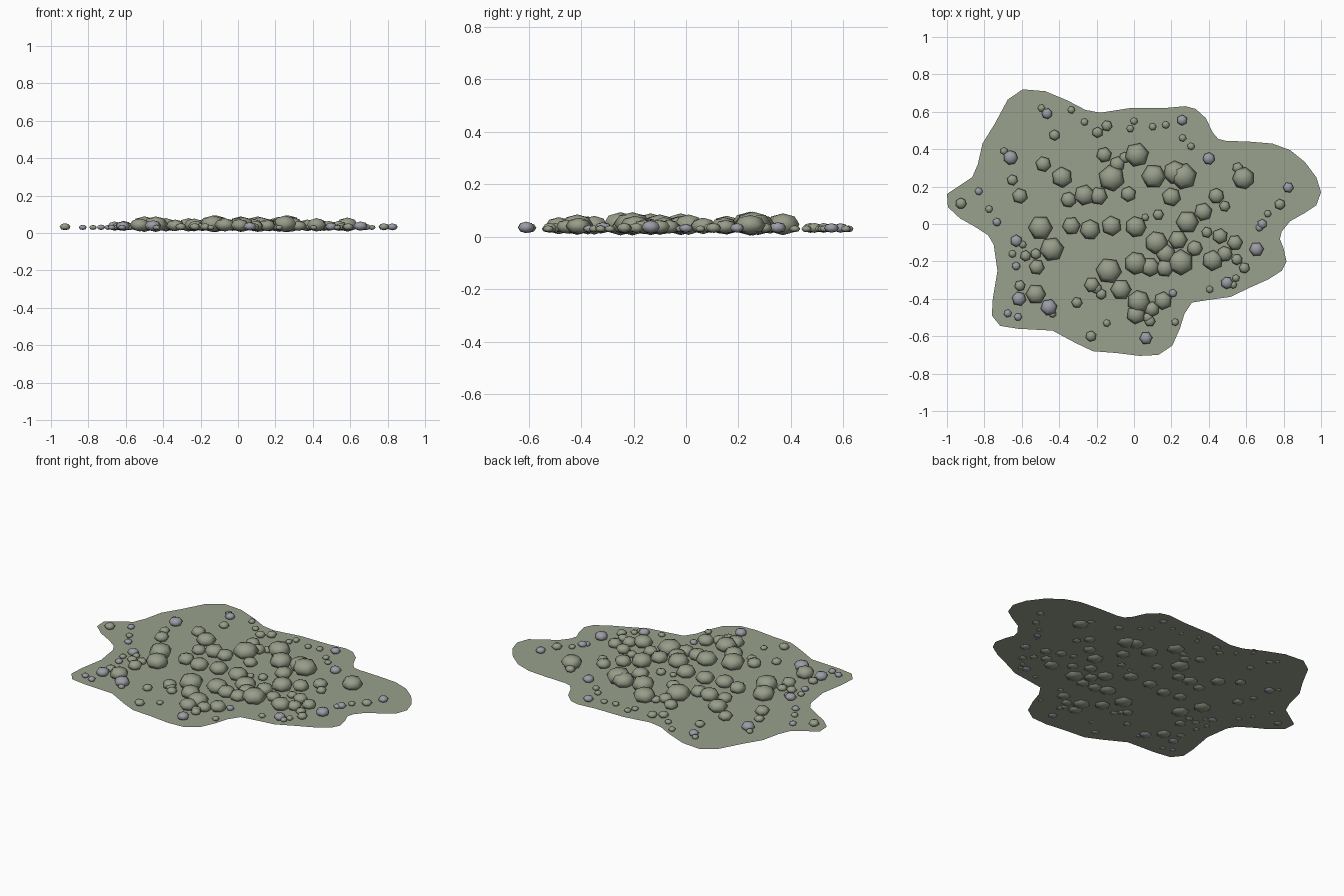
import bpy, bmesh, math, random
from mathutils import Matrix

random.seed(4)


def material(name, rgb):
    m = bpy.data.materials.new(name)
    m.diffuse_color = (*rgb, 1)
    return m


moss = material("moss_green", (0.32, 0.355, 0.265))
stone = material("stone_green", (0.31, 0.335, 0.25))
slate = material("slate_grey", (0.33, 0.33, 0.38))

SHEET_Z = 0.022


def finish(name, bm, mat):
    mesh = bpy.data.meshes.new(name)
    bm.to_mesh(mesh)
    bm.free()
    mesh.materials.append(mat)
    obj = bpy.data.objects.new(name, mesh)
    bpy.context.collection.objects.link(obj)
    return obj


def rocks(name, spots, mat, radius=None):
    """Squashed six- or seven-sided boulders half sunk into the ground sheet."""
    bm = bmesh.new()
    for spot in spots:
        x, y = spot[:2]
        r = radius or spot[2]
        place = (Matrix.Translation((x, y, SHEET_Z + 0.4 * r))
                 @ Matrix.Rotation(random.uniform(0, math.pi), 4, 'Z')
                 @ Matrix.Diagonal((r * 1.03, r * 1.03, r * 0.65, 1)))
        bmesh.ops.create_uvsphere(bm, u_segments=random.choice((6, 6, 7)),
                                  v_segments=4, radius=1, matrix=place)
    for f in bm.faces:
        f.smooth = True
    return finish(name, bm, mat)


# Ground sheet with a wavy outline
outline = [
    (-1, .16), (-.865, .25), (-.835, .32), (-.81, .43), (-.745, .535),
    (-.675, .665), (-.595, .72), (-.475, .71), (-.355, .66), (-.26, .61),
    (-.18, .595), (-.02, .62), (.165, .62), (.275, .63), (.33, .615),
    (.385, .565), (.42, .49), (.45, .455), (.49, .445), (.62, .44), (.74, .43),
    (.835, .395), (.915, .33), (.975, .25), (1, .17), (.975, .1), (.915, .06),
    (.835, .015), (.79, -.04), (.78, -.08), (.8, -.13), (.815, -.2),
    (.79, -.25), (.72, -.295), (.62, -.34), (.515, -.39), (.405, -.405),
    (.31, -.42), (.27, -.48), (.245, -.56), (.205, -.65), (.13, -.7),
    (.03, -.705), (-.09, -.69), (-.22, -.68), (-.315, -.635), (-.435, -.57),
    (-.62, -.56), (-.715, -.545), (-.76, -.49), (-.755, -.4), (-.73, -.25),
    (-.75, -.11), (-.78, -.06), (-.85, -.015), (-.93, .03), (-.995, .09),
]
bm = bmesh.new()
face = bm.faces.new([bm.verts.new((x, y, SHEET_Z)) for x, y in outline])
face.normal_update()
if face.normal.z < 0:
    face.normal_flip()
bmesh.ops.triangulate(bm, faces=[face])
finish("ground_sheet", bm, moss)

# Big boulders in the middle
rocks("large_rocks", [
    (.015, .37, .064), (-.12, .245, .07), (.105, .255, .064), (.22, .275, .062),
    (.265, .255, .07), (.585, .245, .058), (-.385, .25, .055),
    (-.5, -.02, .064), (-.44, -.135, .064), (-.525, -.375, .053),
    (-.135, -.25, .068), (-.07, -.35, .055), (.025, -.415, .06),
    (.155, -.41, .048), (.01, -.21, .06), (.25, -.205, .068),
    (.285, .01, .06), (.37, .065, .048), (.12, -.1, .06), (.235, -.085, .05),
    (.01, -.015, .055), (-.12, -.01, .053), (-.235, -.03, .053),
    (-.335, -.01, .048), (-.265, .155, .055), (-.19, .15, .048),
    (.42, -.195, .055), (.2, .145, .05), (.01, -.485, .05),
    (.17, -.16, .05), (.165, -.235, .048), (.085, -.23, .05),
], stone)

# Middle-sized rocks
rocks("medium_rocks", [
    (.54, -.1), (.325, -.13), (.095, -.455), (-.225, -.325), (-.61, .15),
    (-.03, .16), (-.16, .37), (.44, .15), (-.35, .13), (-.09, .32),
    (-.52, -.23), (.46, -.065), (.485, -.16), (-.485, .32),
], stone, 0.041)

rocks("small_rocks", [
    (-.65, .235), (-.425, .475), (-.195, .49), (-.145, .525), (-.05, .355),
    (-.525, -.16), (-.58, -.17), (-.61, -.33), (-.305, -.42), (-.23, -.6),
    (-.175, -.375), (-.2, -.345), (.13, .05), (.55, -.19), (.59, -.235),
    (.39, -.045), (.485, .095), (.78, .105), (.555, .3), (-.925, .11),
    (.085, -.52), (.075, -.5),
], stone, 0.029)

# Scattered pebbles near the rim
rocks("pebbles", [
    (.53, -.325), (.545, -.29), (.405, -.35), (.715, .055), (.26, .46),
    (.305, .415), (.17, .53), (.1, .52), (-.02, .51), (0, .55), (-.265, .545),
    (-.335, .61), (-.495, .62), (-.695, .39), (-.775, .08), (-.65, -.16),
    (-.595, -.11), (-.145, -.53), (.22, -.525), (-.435, -.48), (.06, .035),
], stone, 0.02)

# Grey stones
rocks("grey_stones", [
    (-.66, .355, .038), (-.465, .59, .028), (.257, .555, .028),
    (.4, .35, .032), (.825, .195, .028), (.685, 0, .026), (.67, -.02, .02),
    (.655, -.135, .038), (.497, -.315, .032), (.064, -.61, .034),
    (-.455, -.445, .044), (-.615, -.4, .038), (-.63, -.09, .032),
    (-.63, -.225, .022), (-.733, .01, .022), (-.83, .175, .021),
    (-.675, -.478, .021), (-.62, -.497, .021), (.208, -.37, .022),
], slate)
